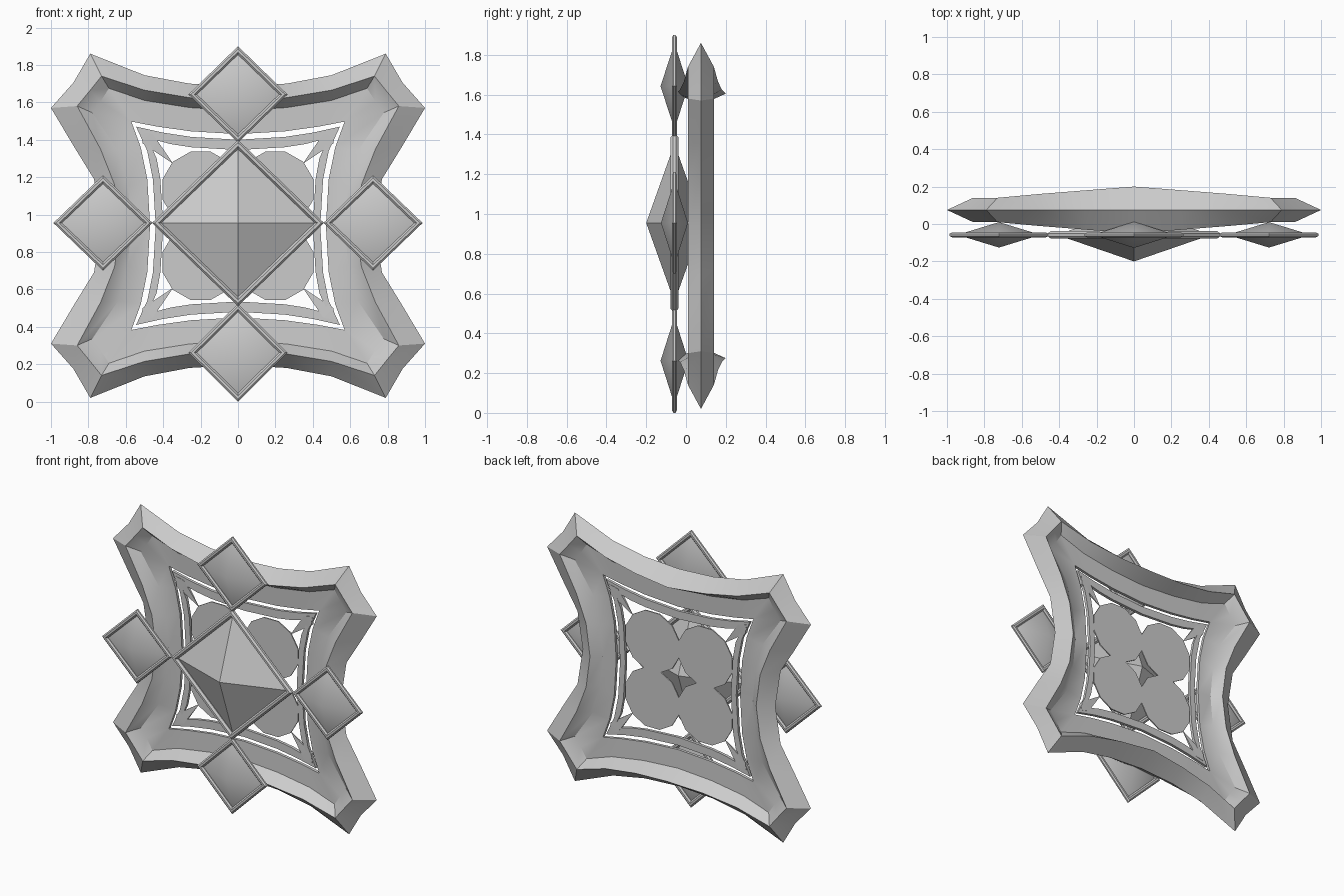
import bpy, bmesh, math
from mathutils import Vector

if "Cube" in bpy.data.objects:
    bpy.data.objects.remove(bpy.data.objects["Cube"])

grey = bpy.data.materials.new("plain grey")
grey.diffuse_color = (0.6, 0.6, 0.6, 1)
grey.use_nodes = True
grey.node_tree.nodes["Principled BSDF"].inputs["Base Color"].default_value = grey.diffuse_color
FZ, FY = 0.94, 0.075     # frame centre height and depth


def finish(name, bm, angle=32):
    bmesh.ops.remove_doubles(bm, verts=bm.verts, dist=0.0005)
    bmesh.ops.recalc_face_normals(bm, faces=bm.faces)
    me = bpy.data.meshes.new(name)
    bm.to_mesh(me)
    bm.free()
    me.materials.append(grey)
    ob = bpy.data.objects.new(name, me)
    bpy.context.collection.objects.link(ob)
    bpy.ops.object.select_all(action='DESELECT')
    bpy.context.view_layer.objects.active = ob
    ob.select_set(True)
    bpy.ops.object.shade_smooth_by_angle(angle=math.radians(angle))
    return ob


def full(q):
    """Mirror a quarter outline (top middle to right middle) into a closed loop."""
    right = q + [(x, -z, *r) for x, z, *r in q[-2::-1]]
    return right + [(-x, z, *r) for x, z, *r in right[-2:0:-1]]


def loft(bm, loops):
    """Closed tube through a cyclic list of closed loops."""
    vs = [[bm.verts.new(p) for p in lp] for lp in loops]
    n = len(vs[0])
    for a, b in zip(vs, vs[1:] + vs[:1]):
        for i in range(n):
            j = (i + 1) % n
            bm.faces.new((a[i], a[j], b[j], b[i]))


def at(loop, d):
    return [(x, FY + d * (r[0] if r else 1), FZ + z) for x, z, *r in loop]


# Outer frame: ridge, crest (third value is half depth) and inner foot
ridge = full([(0, .745), (.26, .76), (.5, .805), (.79, .92), (.88, .765),
              (1, .63), (.875, .42), (.77, .25), (.73, 0)])
crest = full([(0, .665, .125), (.26, .685, .105), (.5, .725, .086), (.73, .80, .065),
              (.79, .725, .065), (.86, .64, .065), (.735, .41, .065),
              (.66, .22, .065), (.63, 0, .065)])
foot = full([(0, .615), (.26, .632), (.5, .67), (.69, .735), (.735, .665),
             (.78, .605), (.64, .40), (.59, .21), (.57, 0)])
slit = full([(0, .49), (.25, .505), (.43, .53), (.57, .557), (.57, .557),
             (.57, .557), (.52, .42), (.485, .25), (.47, 0)])
bm = bmesh.new()
loft(bm, [at(ridge, 0), at(crest, -1), at(foot, -.015), at(slit, -.01),
          at(slit, .01), at(foot, .015), at(crest, 1)])
finish("curved_frame", bm)

# Thin inner ring
outer = full([(0, .46), (.25, .475), (.40, .498), (.545, .53), (.485, .40), (.455, .25), (.44, 0)])
inner = full([(0, .405), (.25, .42), (.36, .437), (.485, .47), (.435, .36), (.415, .25), (.40, 0)])
bm = bmesh.new()
loft(bm, [at(outer, -.01), at(inner, -.01), at(inner, .01), at(outer, .01)])
finish("inner_ring", bm)

# Corner spikes and flat round petals
spikes, petals = bmesh.new(), bmesh.new()
for sx in (-1, 1):
    for sz in (-1, 1):
        base = [(.455, .49), (.51, .44), (.52, .505)]
        front = [spikes.verts.new((sx * x, FY - .012, FZ + sz * z)) for x, z in base]
        back = [spikes.verts.new((sx * x, FY + .012, FZ + sz * z)) for x, z in base]
        tip = spikes.verts.new((sx * .345, FY, FZ + sz * .33))
        spikes.faces.new((front[0], front[1], front[2]))
        spikes.faces.new((back[0], back[1], back[2]))
        for a, b in ((1, 2), (2, 0)):
            spikes.faces.new((front[a], front[b], back[b], back[a]))
        spikes.faces.new((front[0], front[1], tip))
        spikes.faces.new((back[0], back[1], tip))
        spikes.faces.new((front[0], back[0], tip))
        spikes.faces.new((front[1], back[1], tip))
        disc = [[petals.verts.new((sx * (.2 + .211 * math.cos(t)), FY + d,
                                   FZ + sz * (.195 + .208 * math.sin(t))))
                 for t in (math.tau * (i + .5) / 12 for i in range(12))] for d in (-.004, .004)]
        petals.faces.new(disc[0])
        petals.faces.new(disc[1])
        for i in range(12):
            j = (i + 1) % 12
            petals.faces.new((disc[0][i], disc[0][j], disc[1][j], disc[1][i]))
finish("corner_spikes", spikes)
finish("petals", petals)


# Diamond studs: a double pyramid held in a bevelled rim
def diamond(name, cx, cz, hx, hz, peak, rim, depth):
    cy = -.058

    def sq(inset, y):
        a, b = hx - inset, hz - inset
        return [(cx + a, cy + y, cz), (cx, cy + y, cz + b),
                (cx - a, cy + y, cz), (cx, cy + y, cz - b)]
    bm = bmesh.new()
    loft(bm, [sq(0, -depth * .4), sq(rim * .3, -depth), sq(rim * .7, -depth), sq(rim, -depth * .3),
              sq(rim, depth * .3), sq(rim * .7, depth), sq(rim * .3, depth), sq(0, depth * .4)])
    finish(name + "_rim", bm)
    bm = bmesh.new()
    base = [bm.verts.new(p) for p in sq(rim * .95, 0)]
    for s in (-1, 1):
        top = bm.verts.new((cx, cy + s * peak, cz))
        for i in range(4):
            bm.faces.new((base[i], base[(i + 1) % 4], top))
    finish(name + "_gem", bm, 35)


diamond("centre_diamond", 0, .955, .46, .445, .142, .05, .02)
diamond("left_diamond", -.722, .955, .265, .255, .068, .045, .013)
diamond("right_diamond", .722, .955, .265, .255, .068, .045, .013)
diamond("top_diamond", 0, 1.642, .265, .258, .07, .045, .013)
diamond("bottom_diamond", 0, .262, .265, .262, .07, .045, .013)
